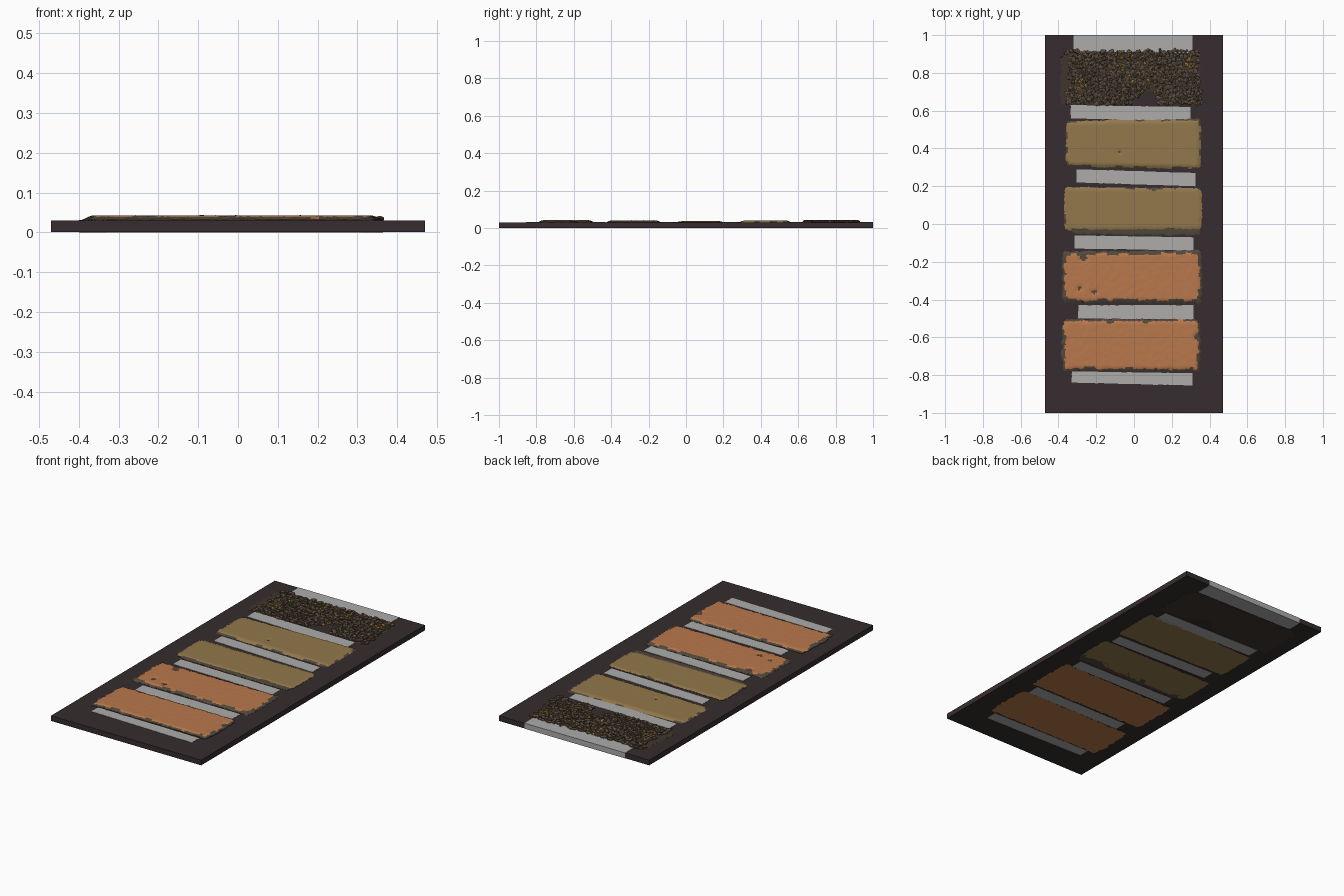
import bpy, bmesh, math, random
from mathutils import Matrix, Vector, noise

random.seed(4)
if "Cube" in bpy.data.objects:
    bpy.data.objects.remove(bpy.data.objects["Cube"])


def material(name, code):
    """Flat colour from an sRGB hex code."""
    rgb = [int(code[i:i + 2], 16) / 255 for i in (0, 2, 4)]
    col = [c / 12.92 if c < 0.04 else ((c + 0.055) / 1.055) ** 2.4 for c in rgb] + [1]
    m = bpy.data.materials.new(name)
    m.use_nodes = True
    m.diffuse_color = col
    bsdf = next(n for n in m.node_tree.nodes if n.type == "BSDF_PRINCIPLED")
    bsdf.inputs["Base Color"].default_value = col
    bsdf.inputs["Roughness"].default_value = 0.9
    return m


BOARD = material("dark board", "362c2e")
PAPER = material("label white", "adacab")
TAN = material("tan", "93784c")
ORANGE = material("burnt orange", "b9784c")
FRINGE = material("olive fringe", "51483b")
SOIL = material("dark soil", "40352d")
CRUMB = material("brown crumb", "5e4e3e")
GOLD = material("golden crumb", "94733a")


def finish(bm, name, mats, smooth=False):
    bmesh.ops.recalc_face_normals(bm, faces=bm.faces)
    me = bpy.data.meshes.new(name)
    bm.to_mesh(me)
    bm.free()
    for m in mats:
        me.materials.append(m)
    ob = bpy.data.objects.new(name, me)
    bpy.context.collection.objects.link(ob)
    if smooth:
        bpy.ops.object.select_all(action="DESELECT")
        ob.select_set(True)
        bpy.context.view_layer.objects.active = ob
        bpy.ops.object.shade_smooth_by_angle(angle=math.radians(40))
    return ob


def wobble(a, seed, scale=9):
    p = Vector((a * scale, seed * 3.7, 0.3))
    return noise.noise(p) + 0.6 * noise.noise(p * 4)


def slab(name, x, left, right, top, mats, rough=0.005, bump=0.0006,
         fringe=None, spots=(), notch=0, cells=(72, 26), drop=0.009):
    """Rough-edged block through the board; left and right are (low, high) y."""
    seed = len(bpy.data.objects) + 1
    nx, ny = cells
    bm = bmesh.new()
    bmesh.ops.create_grid(bm, x_segments=nx, y_segments=ny, size=1)
    rings = {}
    for v in bm.verts:
        s, t = v.co.x, v.co.y
        rings[v] = min((1 - abs(s)) * nx, (1 - abs(t)) * ny) / 2
        u, w = (s + 1) / 2, (t + 1) / 2
        px = x[0] + (x[1] - x[0]) * u
        px += rough * wobble(t, seed + (s > 0)) * abs(s) ** 3 - 0.012 * s * t ** 8 * (rough > 0.002)
        low = left[0] + (right[0] - left[0]) * u
        low += notch * math.exp(-((px - 0.07) / 0.06) ** 2)
        high = left[1] + (right[1] - left[1]) * u
        py = low + (high - low) * w
        py += rough * wobble(s * 2.5, seed + 5 + (t > 0)) * abs(t) ** 3
        pz = top + bump * noise.noise(Vector((px, py, seed)) * 60)
        pz -= drop * max(0, 1 - rings[v] / 2) ** 1.5
        v.co = (px, py, pz)
    # fringe colour follows the broken edge and the worn spots
    for f in bm.faces:
        c = f.calc_center_median()
        ring = sum(rings[v] for v in f.verts) / 4
        if fringe is not None:
            n = noise.noise(Vector((c.x * 14, c.y * 14, seed)))
            f.material_index = int(ring < fringe + 1.6 * n)
        if any((c - Vector((a, b, c.z))).length < r for a, b, r in spots):
            f.material_index = 1
            for v in f.verts:
                v.co.z = min(v.co.z, top - 0.004)
    # walls and underside
    rim = [e for e in bm.edges if e.is_boundary]
    ext = bmesh.ops.extrude_edge_only(bm, edges=rim)["geom"]
    for g in ext:
        if isinstance(g, bmesh.types.BMVert):
            g.co.z = 0
        elif isinstance(g, bmesh.types.BMFace):
            g.material_index = len(mats) - 1
    base = bmesh.ops.holes_fill(bm, edges=[e for e in bm.edges if e.is_boundary])
    for f in base["faces"]:
        f.material_index = 0
    return finish(bm, name, mats, True)


# backing board
bm = bmesh.new()
bmesh.ops.create_cube(bm, size=1, matrix=Matrix.Translation((0, 0, 0.0154))
                      @ Matrix.Diagonal((0.94, 2, 0.0292, 1)))
finish(bm, "board", [BOARD])

# paper strips between the samples
STRIPS = [
    ((-0.33, 0.31), (-0.84, -0.78), (-0.855, -0.79)),
    ((-0.295, 0.315), (-0.5, -0.43), (-0.505, -0.43)),
    ((-0.315, 0.315), (-0.13, -0.06), (-0.14, -0.07)),
    ((-0.305, 0.325), (0.22, 0.29), (0.2, 0.27)),
    ((-0.335, 0.30), (0.56, 0.63), (0.54, 0.62)),
    ((-0.32, 0.31), (0.915, 1.0005), (0.905, 1.0005)),
]
for i, (x, l, r) in enumerate(STRIPS):
    slab(f"paper_strip_{i + 1}", x, l, r, 0.0312, [PAPER], rough=0.0015 * (i < 5),
         bump=0.0003, cells=(30, 4), drop=0)

# pressed samples
slab("orange_sample_front", (-0.38, 0.35), (-0.775, -0.505), (-0.78, -0.505), 0.042,
     [ORANGE, FRINGE], rough=0.009, bump=0.0016, fringe=1.1, spots=[(0.34, -0.6, 0.02)])
slab("orange_sample_back", (-0.38, 0.36), (-0.415, -0.145), (-0.42, -0.14), 0.040,
     [ORANGE, FRINGE], rough=0.009, bump=0.0016, fringe=1.6,
     spots=[(-0.27, -0.175, 0.02), (-0.21, -0.36, 0.011), (-0.29, -0.34, 0.009)])
slab("tan_sample_fringe", (-0.33, 0.35), (-0.05, 0), (-0.06, 0), 0.033,
     [FRINGE], rough=0.008, cells=(60, 6), drop=0.002)
slab("tan_sample_front", (-0.37, 0.36), (-0.035, 0.195), (-0.03, 0.19), 0.0365,
     [TAN, FRINGE], fringe=0.3, drop=0.005)
slab("tan_sample_back", (-0.36, 0.355), (0.305, 0.545), (0.29, 0.56), 0.039,
     [TAN, FRINGE], fringe=0.3, spots=[(-0.08, 0.38, 0.006)])

# crumbled sample: soil bed with loose flat crumbs
BED_X, BED_Y = (-0.39, 0.345), (0.635, 0.905)
slab("soil_bed", BED_X, BED_Y, (0.64, 0.9), 0.0325, [SOIL], rough=0.02, notch=0.07, drop=0.002)
bm = bmesh.new()
SEAMS = [(-0.3, 0.75), (0.28, 0.85), (0.1, 0.73), (-0.05, 0.88), (0.05, 0.8)]
step = 0.0205
for i in range(37):
    for j in range(14):
        x = BED_X[0] + step * (i + random.uniform(0, 0.9))
        y = BED_Y[0] + step * (j + random.uniform(0, 0.9))
        if math.hypot(x - 0.07, y - 0.645) < 0.06 or abs(wobble(y, 2)) * 0.03 > 0.36 - abs(x):
            continue
        near = min(math.hypot(x - a, y - b) for a, b in SEAMS)
        kind = 1 if random.random() < 0.5 * math.exp(-(near / 0.06) ** 2) else 0
        if kind == 0 and random.random() < 0.2:
            kind = 2
        r = random.uniform(0.010, 0.015) * (0.75 if kind == 1 else 1)
        mat = (Matrix.Translation((x, y, random.uniform(0.032, 0.0355)))
               @ Matrix.Rotation(random.uniform(0, math.pi), 4, "Z")
               @ Matrix.Diagonal((r * 1.2, r * 0.85, 0.0075, 1)))
        made = bmesh.ops.create_icosphere(bm, subdivisions=1, radius=1, matrix=mat)
        for v in made["verts"]:
            v.co += Vector((random.uniform(-1, 1), random.uniform(-1, 1), 0)) * 0.002
            for f in v.link_faces:
                f.material_index = kind
finish(bm, "crumbs", [CRUMB, GOLD, FRINGE])
